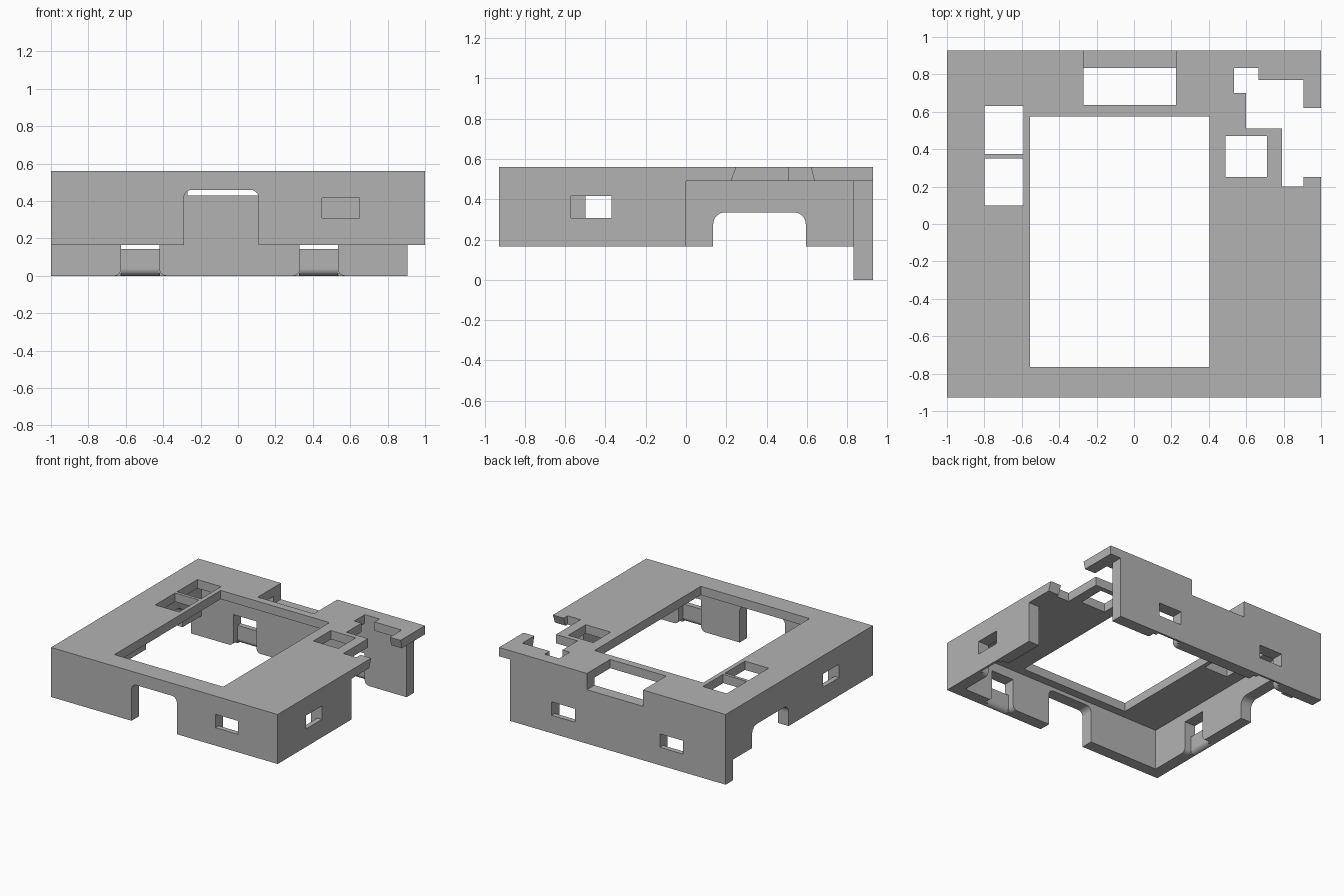
import bpy, bmesh, math

cube = bpy.data.objects.get("Cube")
if cube:
    bpy.data.objects.remove(cube, do_unlink=True)

# Main dimensions
X, Y = 1.0, 0.928
WALL = 0.095
TOP, UNDER, SKIRT = 0.56, 0.49, 0.165
IX, IY = X - WALL, Y - WALL
FAR = 2.0

grey = bpy.data.materials.new("Plain grey")
grey.use_nodes = True
colour = (0.45, 0.45, 0.45, 1)
grey.diffuse_color = colour
grey.node_tree.nodes["Principled BSDF"].inputs["Base Color"].default_value = colour


def prism(name, axis, points, lo, hi):
    """Extrude a 2D outline along an axis; the outline uses the other two axes in order."""
    bm = bmesh.new()
    rings = []
    for t in (lo, hi):
        ring = []
        for p in points:
            co = list(p)
            co.insert(axis, t)
            ring.append(bm.verts.new(co))
        rings.append(ring)
        bm.faces.new(ring)
    n = len(points)
    for i in range(n):
        j = (i + 1) % n
        bm.faces.new((rings[0][i], rings[0][j], rings[1][j], rings[1][i]))
    bmesh.ops.recalc_face_normals(bm, faces=bm.faces)
    mesh = bpy.data.meshes.new(name)
    bm.to_mesh(mesh)
    bm.free()
    obj = bpy.data.objects.new(name, mesh)
    bpy.context.scene.collection.objects.link(obj)
    return obj


def rect(a0, b0, a1, b1):
    return [(a0, b0), (a1, b0), (a1, b1), (a0, b1)]


def arc(cx, cy, r, start, end, steps=8):
    angles = [math.radians(start + (end - start) * i / steps) for i in range(steps + 1)]
    return [(cx + r * math.cos(a), cy + r * math.sin(a)) for a in angles]


# Solid block that becomes the housing
housing = prism("housing", 2, rect(-X, -Y, X, Y), 0, TOP)
housing.data.materials.append(grey)
cutters = []


def cut(name, axis, points, lo, hi):
    obj = prism(name, axis, points, lo, hi)
    obj.hide_render = True
    cutters.append(obj)


# Hollow interior, raised skirt and open side bay
cut("cavity", 2, rect(-IX, -IY, IX, IY), -1, UNDER)
cut("skirt_trim", 2, rect(-FAR, -FAR, FAR, IY), -1, SKIRT)
cut("side_bay", 2, rect(IX, 0, FAR, FAR), -1, UNDER)

# Openings in the top plate
for x0, y0, x1, y1 in ((-0.555, -0.765, 0.405, 0.575),
                       (-0.80, 0.375, -0.59, 0.63),
                       (-0.80, 0.10, -0.59, 0.35),
                       (0.49, 0.25, 0.71, 0.47),
                       (-0.27, 0.635, 0.225, IY)):
    cut("top_opening", 2, rect(x0, y0, x1, y1), 0.4, 1)
cut("back_dip", 2, rect(-0.27, 0.7, 0.225, FAR), 0.43, 1)

# Stepped cutout with a bevelled mouth on the side
cut("stepped_cutout", 2,
    [(IX, 0.20), (IX, 0.77), (0.665, 0.77), (0.665, IY), (0.535, IY), (0.535, 0.70),
     (0.60, 0.70), (0.60, 0.51), (0.79, 0.51), (0.79, 0.20)], 0.4, 1)
cut("cutout_mouth", 0, [(0.25, TOP + 0.01), (0.62, TOP + 0.01), (0.62, TOP),
                        (0.64, UNDER - 0.01), (0.22, UNDER - 0.01), (0.25, TOP)],
    IX - 0.02, FAR)


# Round-topped arches in the front and right walls
def arch(name, axis, u0, u1, top, r, lo, hi):
    outline = [(u0, -1), (u1, -1)]
    outline += arc(u1 - r, top - r, r, 0, 90) + arc(u0 + r, top - r, r, 90, 180)
    cut(name, axis, outline, lo, hi)


arch("front_arch", 1, -0.29, 0.11, 0.46, 0.045, -FAR, -IY + 0.02)
arch("right_arch", 0, 0.135, 0.595, 0.335, 0.06, -FAR, -IX + 0.02)


# Port windows with an inner recess flared at the wall's lower edge
def port(axis, side, base, u0, u1, r=0.037, depth=0.055):
    outer = side * (X if axis == 0 else Y)
    inner = outer - side * WALL
    low, sill, head = base - 0.05, base + 0.143, base + 0.25
    span = sorted((inner - side * 0.02, outer + side * 0.1))
    cut("window", axis, rect(u0, sill, u1, head), *span)
    flare = arc(u0 - r, base + r, r, -90, 0) + [(u0, head), (u1, head)]
    flare += arc(u1 + r, base + r, r, 180, 270) + [(u1 + r, low), (u0 - r, low)]
    floor = inner + side * depth
    cut("recess", axis, flare, *sorted((inner - side * 0.02, floor)))
    lip = [(floor + side * (r - px), base + r + pz)
           for px, pz in arc(0, 0, r, 0, -90)]
    start = floor - side * 0.02
    lip += [(floor + side * r, low), (start, low), (start, base + r)]
    cut("recess_lip", 1 - axis, lip, u0, u1)


port(1, -1, SKIRT, 0.45, 0.65)
port(0, 1, SKIRT, -0.57, -0.37)
port(0, -1, SKIRT, -0.50, -0.30)
port(1, 1, 0, -0.625, -0.42)
port(1, 1, 0, 0.33, 0.535)

# Apply every cut, then discard the cutters
for obj in cutters:
    mod = housing.modifiers.new(obj.name, "BOOLEAN")
    mod.operation, mod.solver, mod.object = "DIFFERENCE", "EXACT", obj
bpy.context.view_layer.update()
result = bpy.data.meshes.new_from_object(
    housing.evaluated_get(bpy.context.evaluated_depsgraph_get()))
housing.modifiers.clear()
housing.data = result
for obj in cutters:
    bpy.data.objects.remove(obj, do_unlink=True)
result.materials.clear()
result.materials.append(grey)

# Smooth only the rounded surfaces; flat walls stay crisp
for face in result.polygons:
    face.material_index = 0
    face.use_smooth = max(abs(c) for c in face.normal) < 0.999
